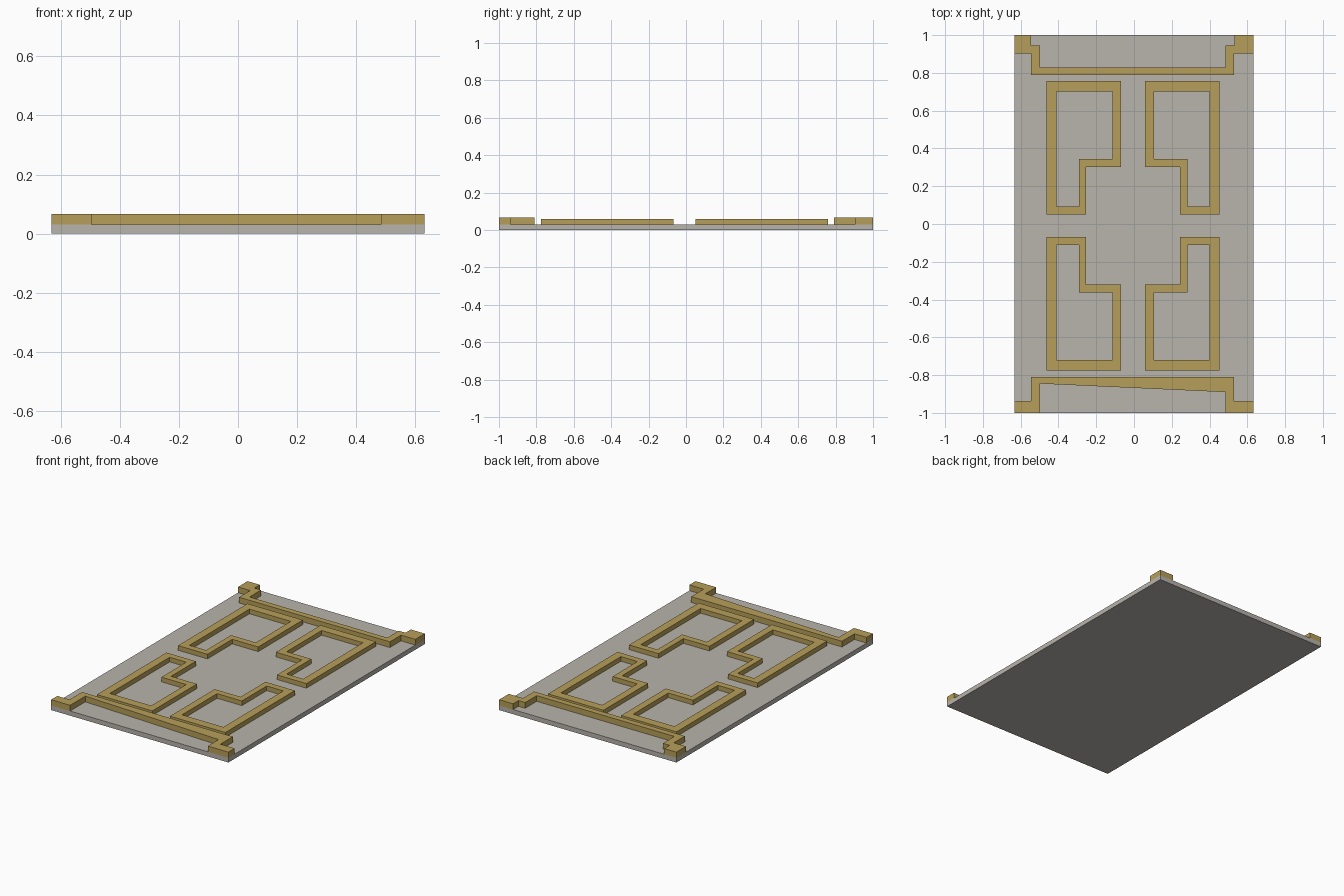
import bpy, bmesh

if "Cube" in bpy.data.objects:
    bpy.data.objects.remove(bpy.data.objects["Cube"])


def material(name, rgb):
    m = bpy.data.materials.new(name)
    m.diffuse_color = (*rgb, 1)
    m.use_nodes = True
    m.node_tree.nodes["Principled BSDF"].inputs["Base Color"].default_value = m.diffuse_color
    return m


stone = material("warm grey", (0.48, 0.455, 0.415))
brass = material("brass", (0.47, 0.345, 0.10))


def finish(bm, name, mat, height):
    """Extrude the flat faces upward and make an object."""
    geo = bmesh.ops.extrude_face_region(bm, geom=bm.faces[:])["geom"]
    top = [g for g in geo if isinstance(g, bmesh.types.BMVert)]
    bmesh.ops.translate(bm, vec=(0, 0, height), verts=top)
    bmesh.ops.recalc_face_normals(bm, faces=bm.faces[:])
    me = bpy.data.meshes.new(name)
    bm.to_mesh(me)
    bm.free()
    me.materials.append(mat)
    ob = bpy.data.objects.new(name, me)
    bpy.context.collection.objects.link(ob)
    return ob


def slab(name, pts, z0, z1, mat):
    bm = bmesh.new()
    bm.faces.new([bm.verts.new((x, y, z0)) for x, y in pts])
    return finish(bm, name, mat, z1 - z0)


def frame(name, outer, inner, z0, z1, mat):
    bm = bmesh.new()
    o = [bm.verts.new((x, y, z0)) for x, y in outer]
    i = [bm.verts.new((x, y, z0)) for x, y in inner]
    for k in range(len(o)):
        n = (k + 1) % len(o)
        bm.faces.new((o[k], o[n], i[n], i[k]))
    return finish(bm, name, mat, z1 - z0)


Z = 0.03
W = 0.632

# Base panel
slab("base_panel", [(-W, -1), (W, -1), (W, 1), (-W, 1)], 0, Z, stone)

# Four raised stepped frames, mirrored about a slightly offset centre
CX, CY = -0.005, -0.009
outer = [(-0.463, 0.758), (-0.068, 0.758), (-0.068, 0.303),
         (-0.253, 0.303), (-0.253, 0.05), (-0.463, 0.05)]
inner = [(-0.41, 0.702), (-0.115, 0.702), (-0.115, 0.345),
         (-0.292, 0.345), (-0.292, 0.092), (-0.41, 0.092)]
for sx, side in ((1, "left"), (-1, "right")):
    for sy, end in ((1, "back"), (-1, "front")):
        def flip(pts):
            return [(CX + sx * (x - CX), CY + sy * (y - CY)) for x, y in pts]
        frame(f"stepped_frame_{end}_{side}", flip(outer), flip(inner), Z, 0.06, brass)

# Back rail with stepped corner tabs
slab("back_rail", [
    (-W, 1), (-0.545, 1), (-0.545, 0.945), (-0.497, 0.945), (-0.497, 0.828),
    (0.485, 0.828), (0.485, 0.945), (0.533, 0.945), (0.533, 1), (W, 1),
    (W, 0.903), (0.53, 0.903), (0.53, 0.79), (-0.545, 0.79),
    (-0.545, 0.903), (-W, 0.903)], Z, 0.067, brass)

# Front rail with a slanted lower edge
slab("front_rail", [
    (-W, -1), (-W, -0.937), (-0.545, -0.937), (-0.545, -0.81),
    (0.53, -0.81), (0.53, -0.937), (W, -0.937), (W, -1),
    (0.485, -1), (0.485, -0.89), (-0.497, -0.845), (-0.497, -1)], Z, 0.067, brass)
